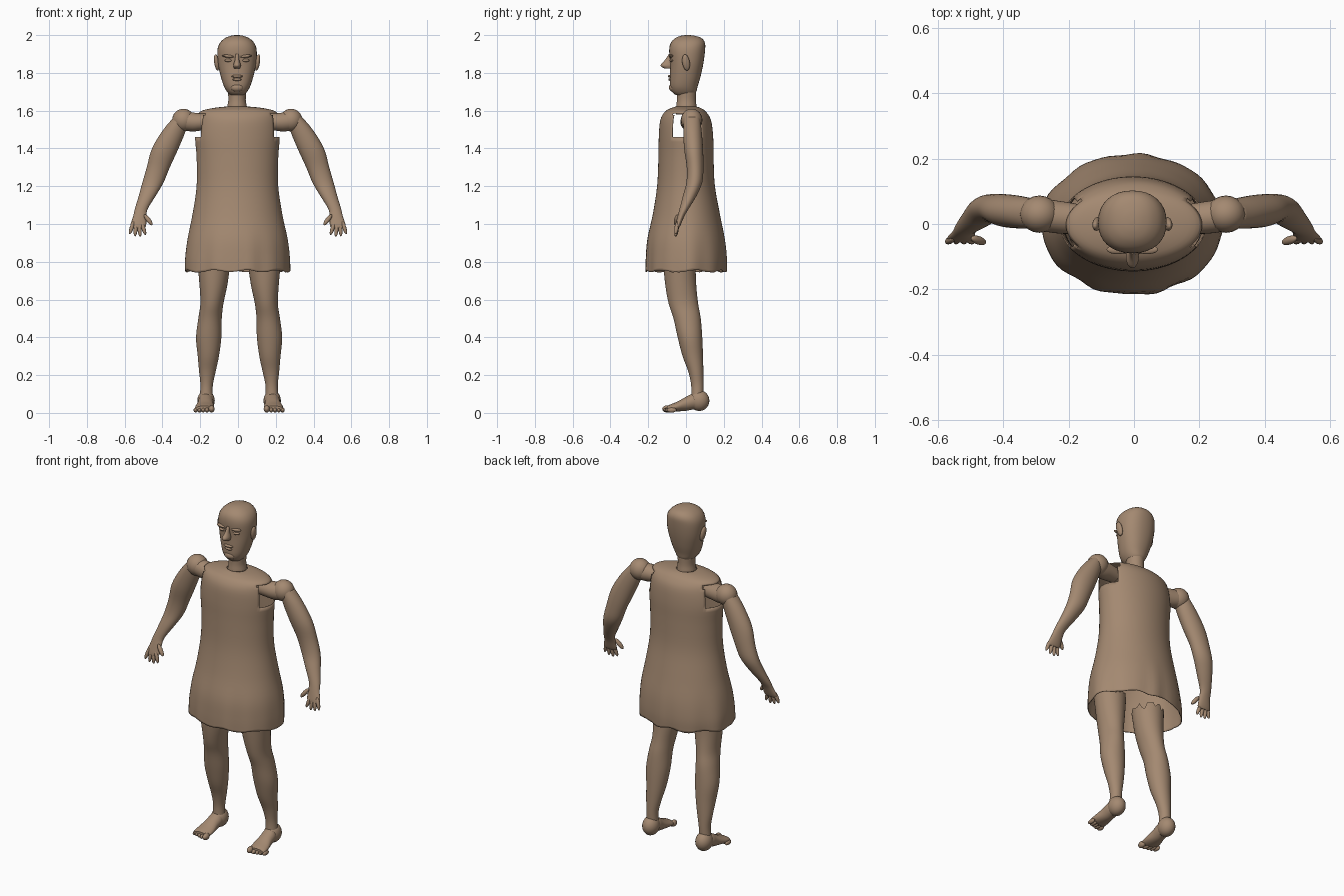
import bpy, bmesh, math, random
from mathutils import Vector, Euler

random.seed(3)
if "Cube" in bpy.data.objects:
    bpy.data.objects.remove(bpy.data.objects["Cube"])

clay = bpy.data.materials.new("tan_clay")
clay.use_nodes = True
TAN = (0.37, 0.25, 0.165, 1)
clay.diffuse_color = TAN
clay.node_tree.nodes["Principled BSDF"].inputs["Base Color"].default_value = TAN
parts = []


def finish(name, bm):
    bmesh.ops.recalc_face_normals(bm, faces=bm.faces[:])
    me = bpy.data.meshes.new(name)
    bm.to_mesh(me)
    bm.free()
    me.materials.append(clay)
    ob = bpy.data.objects.new(name, me)
    bpy.context.collection.objects.link(ob)
    parts.append(ob)
    return ob


def smooth_rows(rows, steps):
    """Catmull-Rom interpolation of section rows."""
    out = []
    for i in range(len(rows) - 1):
        a, b, c, d = rows[max(i - 1, 0)], rows[i], rows[i + 1], rows[min(i + 2, len(rows) - 1)]
        for k in range(steps):
            t = k / steps
            out.append([q + 0.5 * t * (r - p + t * (2 * p - 5 * q + 4 * r - s + t * (3 * (q - r) + s - p)))
                        for p, q, r, s in zip(a, b, c, d)])
    return out + [list(rows[-1])]


def loft(rows, axis="z", n=32, steps=4, power=2.0, caps=(True, True)):
    """Rows are centre x, y, z and two radii, in the plane across the axis."""
    bm = bmesh.new()
    rings = []
    for x, y, z, r1, r2 in smooth_rows(rows, steps):
        ring = []
        for i in range(n):
            t = math.tau * i / n
            c, s = math.cos(t), math.sin(t)
            u = max(r1, 0.001) * math.copysign(abs(c) ** (2 / power), c)
            v = max(r2, 0.001) * math.copysign(abs(s) ** (2 / power), s)
            off = {"z": (u, v, 0), "y": (u, 0, v), "x": (0, u, v)}[axis]
            ring.append(bm.verts.new(Vector((x, y, z)) + Vector(off)))
        rings.append(ring)
    for a, b in zip(rings, rings[1:]):
        for i in range(n):
            j = (i + 1) % n
            bm.faces.new((a[i], a[j], b[j], b[i]))
    for cap, ring in zip(caps, (rings[0], rings[-1])):
        if cap:
            bm.faces.new(ring)
    return bm


def ball(name, loc, size, rot=(0, 0, 0)):
    bm = bmesh.new()
    bmesh.ops.create_uvsphere(bm, u_segments=20, v_segments=12, radius=1)
    m = Euler(rot).to_matrix()
    for v in bm.verts:
        v.co = m @ (v.co * Vector(size)) + Vector(loc)
    return finish(name, bm)


def sided(rows, s, dx=0):
    return [(s * r[0] + dx, *r[1:]) for r in rows]


# Tunic: flared shell with a rippled hem and open armholes
bm = loft([(-.005, -.002, .75, .278, .214), (-.005, 0, .82, .277, .214), (-.003, 0, .92, .265, .205),
           (-.003, .002, 1.05, .238, .178), (-.003, 0, 1.2, .216, .153), (-.003, 0, 1.35, .216, .146),
           (-.003, 0, 1.46, .224, .144), (0, -.002, 1.55, .217, .134), (0, -.003, 1.595, .2, .108),
           (0, 0, 1.614, .13, .078), (-.005, 0, 1.622, .056, .054)], n=72, caps=(False, False))
holes = []
for f in bm.faces:
    c = f.calc_center_median()
    if abs(c.x) > .165 and 1.46 < c.z < 1.588 and abs(c.y - .005) < .072:
        holes.append(f)
bmesh.ops.delete(bm, geom=holes, context="FACES")
for v in bm.verts:
    t = math.atan2(v.co.y, v.co.x)
    fall = min(max((1.0 - v.co.z) / .25, 0), 1)
    k = 1 + fall * (.014 * math.sin(9 * t + 1) + .008 * math.sin(14 * t))
    v.co.x *= k
    v.co.y *= k
    if v.co.z < .77:
        v.co.z += .006 * math.sin(8 * t) + random.uniform(-.002, .002)
tunic = finish("tunic", bm)
shell = tunic.modifiers.new("cloth", "SOLIDIFY")
shell.thickness = .004

# Neck and head
finish("neck", loft([(-.005, .002, 1.58, .055, .056), (-.005, .002, 1.62, .052, .054),
                     (-.005, .002, 1.66, .046, .05), (-.005, .002, 1.72, .05, .052)]))
finish("head", loft([(-.005, -.008, 1.682, .036, .045), (-.005, -.01, 1.7, .053, .064),
                     (-.005, -.011, 1.73, .07, .073), (-.005, -.004, 1.78, .086, .081),
                     (-.005, .004, 1.85, .101, .088), (-.005, .006, 1.92, .104, .095),
                     (-.005, .01, 1.96, .09, .09), (-.005, .013, 1.985, .062, .068),
                     (-.005, .01, 1.997, .03, .034), (-.005, .01, 2.0, .005, .005)], power=2.25))
finish("nose", loft([(-.005, -.083, 1.9, .009, .008), (-.005, -.092, 1.87, .011, .018),
                     (-.005, -.1, 1.84, .02, .035), (-.005, -.092, 1.822, .014, .02)], n=16))
ball("upper_lip", (-.005, -.082, 1.782, ), (.03, .014, .008))
ball("lower_lip", (-.005, -.08, 1.765), (.025, .014, .008))
ball("chin", (-.005, -.07, 1.722), (.034, .02, .022))

for side, s in (("left", 1), ("right", -1)):
    # Face details
    ball(side + "_brow", (s * .045 - .005, -.078, 1.888), (.034, .014, .008), (0, s * -.1, 0))
    ball(side + "_eyelid", (s * .045 - .005, -.075, 1.866), (.022, .012, .008))
    ball(side + "_ear", (s * .108 - .005, 0, 1.855), (.013, .02, .044), (.15, s * .15, 0))

    # Arm with ball shoulder
    finish(side + "_shoulder", loft(sided([(.15, .015, 1.54, .042, .042), (.2, .018, 1.54, .048, .046),
                                           (.24, .022, 1.54, .05, .05), (.29, .03, 1.545, .05, .05)], s), "x"))
    ball(side + "_shoulder_ball", (s * .285 - .004, .03, 1.55), (.06, .057, .06))
    finish(side + "_arm", loft(sided([
        (.3, .03, 1.57, .035, .042), (.335, .034, 1.5, .06, .048), (.385, .04, 1.4, .07, .05),
        (.422, .048, 1.3, .061, .044), (.45, .044, 1.22, .056, .042), (.48, .02, 1.15, .045, .036),
        (.512, -.01, 1.08, .034, .024), (.52, -.027, 1.04, .035, .018),
        (.528, -.042, .995, .042, .014), (.53, -.047, .98, .036, .01)], s)))
    for i in range(4):
        fan = (i - 1.5) * .2
        drop = (.008, 0, .002, .012)[i]
        ball(f"{side}_finger_{i + 1}", (s * (.5 + .021 * i), -.05, .968 + drop),
             (.0105, .011, .036), (-.15, -s * fan, 0))
    ball(side + "_thumb", (s * .475, -.05, 1.022), (.012, .013, .036), (-.2, s * .65, 0))

    # Leg with a ragged open top
    dx = .006
    bm = loft(sided([(.174, .06, .09, .034, .032), (.172, .06, .15, .033, .033),
                     (.168, .052, .22, .044, .04), (.163, .036, .3, .056, .054),
                     (.161, .021, .4, .067, .065), (.154, .006, .5, .062, .072),
                     (.144, -.014, .58, .061, .078), (.136, -.028, .68, .074, .082),
                     (.133, -.036, .8, .088, .086)], s, dx), n=36, caps=(True, False))
    for v in bm.verts:
        if v.co.z > .795:
            v.co.z += random.uniform(-.012, .03)
    finish(side + "_leg", bm)

    # Foot with heel ball and toes
    ball(side + "_heel", (s * .175 + dx, .07, .065), (.046, .054, .055))
    finish(side + "_foot", loft(sided([
        (.175, .09, .055, .03, .035), (.176, .04, .06, .04, .042), (.178, 0, .048, .041, .037),
        (.181, -.045, .034, .049, .026), (.183, -.08, .027, .05, .019), (.184, -.1, .024, .044, .013)],
        s, dx), "y"))
    for i in range(5):
        big = 1.45 if i == 0 else 1
        ball(f"{side}_toe_{i + 1}", (s * (.146 + .004 * (i > 0) + .02 * i) + dx, -.1 + .006 * i, .013 * big + .002),
             (.011 * big, .026, .013 * big))

bpy.ops.object.select_all(action="DESELECT")
for ob in parts:
    ob.select_set(True)
bpy.context.view_layer.objects.active = tunic
bpy.ops.object.shade_smooth_by_angle(angle=math.radians(50))
